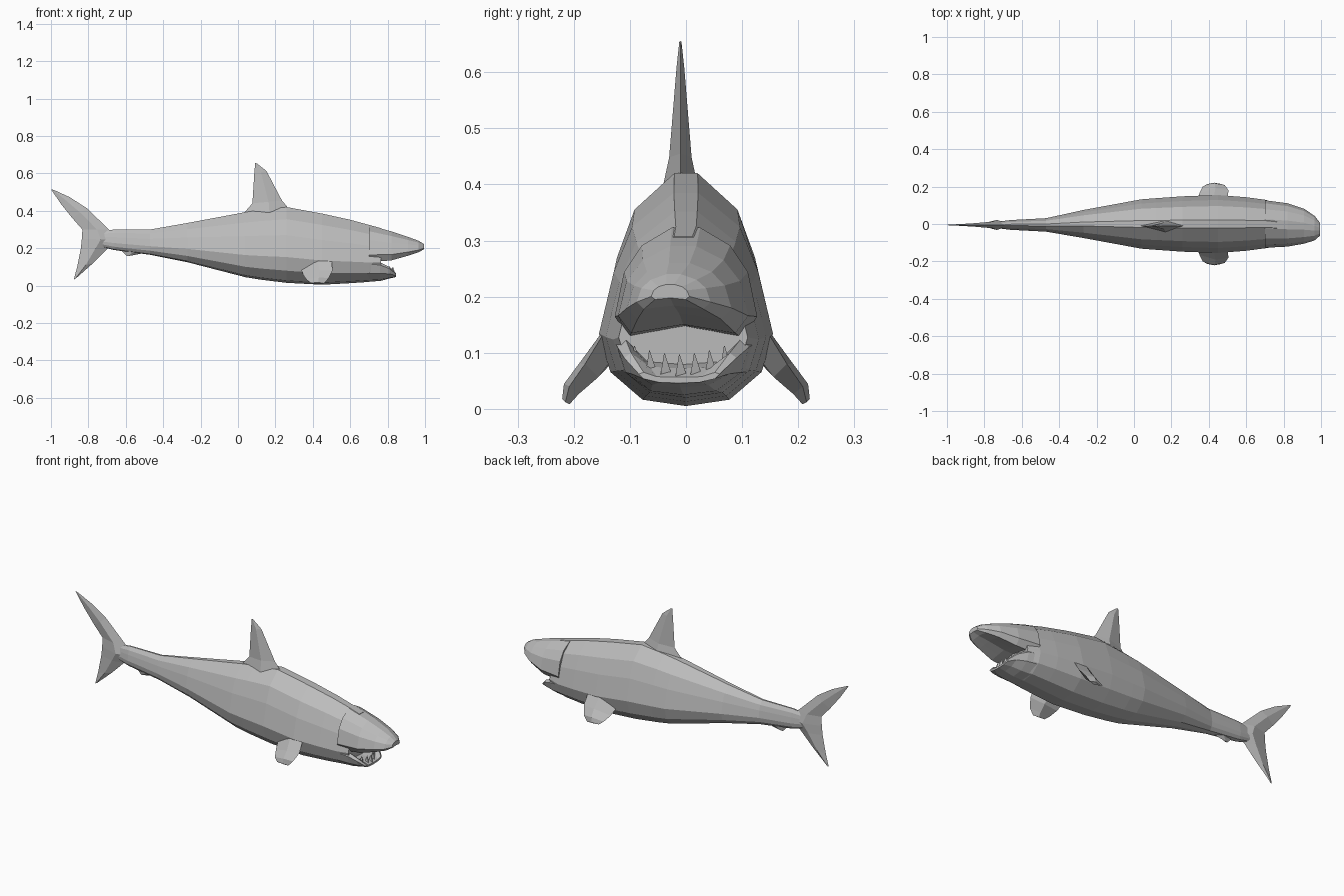
import bpy, bmesh
from mathutils import Vector

cube = bpy.data.objects.get("Cube")
if cube:
    bpy.data.objects.remove(cube, do_unlink=True)

grey = bpy.data.materials.new("shark grey")
grey.use_nodes = True
colour = (0.5, 0.5, 0.5, 1)
grey.diffuse_color = colour
grey.node_tree.nodes["Principled BSDF"].inputs["Base Color"].default_value = colour


def loft(name, rings):
    """Skin a list of equal-sized point rings and cap both ends."""
    bm = bmesh.new()
    rows = [[bm.verts.new(p) for p in ring] for ring in rings]
    for a, b in zip(rows, rows[1:]):
        for i in range(len(a)):
            j = (i + 1) % len(a)
            bm.faces.new((a[i], a[j], b[j], b[i]))
    bm.faces.new(rows[0])
    bm.faces.new(rows[-1])
    bmesh.ops.recalc_face_normals(bm, faces=bm.faces)
    mesh = bpy.data.meshes.new(name)
    bm.to_mesh(mesh)
    bm.free()
    mesh.materials.append(grey)
    obj = bpy.data.objects.new(name, mesh)
    bpy.context.collection.objects.link(obj)
    return obj


def hull(name, half, stations):
    """Mirror a half section (width, height fractions, top to bottom) along x.
    Stations hold x, bottom z, top z, half width, centre y."""
    outline = half + [(-w, h) for w, h in reversed(half) if w > 0]
    return loft(name, [[(x, yc + w * wide, lo + h * (hi - lo)) for w, h in outline]
                       for x, lo, hi, wide, yc in stations])


def fin(name, normal, sections):
    """Diamond-sectioned fin: leading point, trailing point, half thickness."""
    n = Vector(normal).normalized()
    rings = []
    for lead, trail, thick in sections:
        a, b = Vector(lead), Vector(trail)
        mid = a.lerp(b, 0.45)
        rings.append([a, mid + n * thick, b, mid - n * thick])
    return loft(name, rings)


# Body, from tail stalk to the back of the mouth
hull("body",
     [(.14, 1), (.62, .84), (.83, .63), (1, .34), (.87, .16), (.5, .03), (0, 0)],
     [(-.74, .21, .29, .016, -.005), (-.66, .19, .30, .026, -.005),
      (-.47, .165, .30, .036, -.005), (-.27, .125, .335, .075, 0),
      (.04, .045, .393, .132, 0), (.12, .032, .405, .138, 0),
      (.26, .015, .42, .148, 0), (.45, .005, .385, .155, 0),
      (.60, .013, .352, .143, 0), (.70, .02, .325, .13, 0),
      (.765, .035, .307, .115, -.005)])

# Snout above the mouth
hull("snout",
     [(.2, 1), (.62, .84), (.87, .6), (1, .2), (.8, 0), (.4, .05), (0, .1)],
     [(.70, .125, .323, .127, 0), (.82, .135, .29, .116, -.005),
      (.91, .16, .26, .093, -.012), (.965, .178, .24, .066, -.022),
      (.995, .195, .222, .034, -.028)])

# Lower jaw, hollowed along the middle
hull("lower_jaw",
     [(0, .55), (.55, .6), (.88, 1), (1, .85), (.88, .4), (.5, .07), (0, 0)],
     [(.68, .02, .135, .127, 0), (.76, .025, .125, .117, -.005),
      (.81, .038, .10, .10, -.01), (.845, .046, .065, .072, -.012)])

# Small teeth standing round the jaw rim
for i in range(7):
    s = (i - 3) / 3
    bpy.ops.mesh.primitive_cone_add(vertices=3, radius1=.014, radius2=.001, depth=.04,
                                    location=(.83 - .045 * s * s, -.012 + .08 * s,
                                              .077 + .015 * s * s))
    tooth = bpy.context.object
    tooth.name = "tooth_%d" % (i + 1)
    tooth.data.materials.append(grey)

# Dorsal fin
fin("dorsal_fin", (0, 1, 0),
    [((.29, -.01, .39), (.02, -.01, .375), .034),
     ((.235, -.01, .455), (.077, -.01, .44), .02),
     ((.152, -.01, .613), (.087, -.01, .60), .007),
     ((.103, -.01, .652), (.092, -.01, .656), .002)])

# Crescent tail, upper tip to lower tip
fin("tail_fin", (0, 1, 0),
    [((-.985, -.005, .512), (-1, -.005, .515), .002),
     ((-.90, -.005, .473), (-.945, -.005, .435), .005),
     ((-.81, -.005, .415), (-.885, -.005, .36), .01),
     ((-.69, -.005, .30), (-.832, -.005, .30), .018),
     ((-.65, -.005, .245), (-.835, -.005, .25), .027),
     ((-.70, -.005, .195), (-.84, -.005, .20), .018),
     ((-.775, -.005, .12), (-.86, -.005, .10), .01),
     ((-.865, -.005, .04), (-.878, -.005, .032), .003)])

# Small fin under the tail stalk
fin("anal_fin", (0, 1, 0),
    [((-.47, -.005, .18), (-.64, -.005, .205), .02),
     ((-.575, -.005, .16), (-.595, -.005, .158), .004)])

# Pectoral fins
for side, label in ((1, "left"), (-1, "right")):
    fin(label + "_pectoral_fin", (0, side * .8, .55),
        [((.50, side * .125, .17), (.335, side * .12, .095), .022),
         ((.505, side * .18, .08), (.35, side * .165, .055), .021),
         ((.485, side * .208, .04), (.368, side * .2, .03), .016),
         ((.46, side * .215, .012), (.39, side * .213, .014), .008)])
